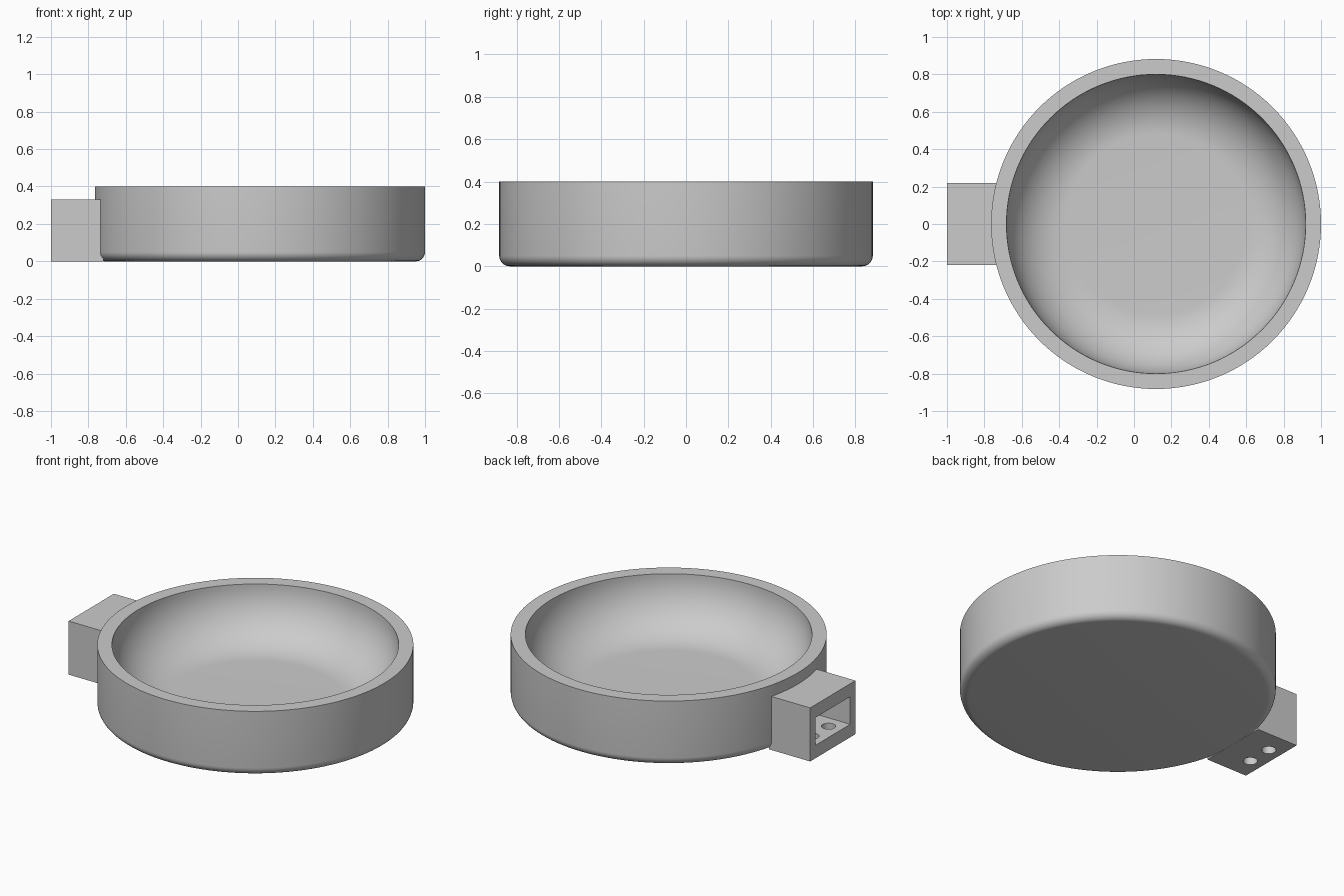
import bpy
import bmesh
from math import sin, cos, pi, radians
from mathutils import Matrix, Vector

if "Cube" in bpy.data.objects:
    bpy.data.objects.remove(bpy.data.objects["Cube"])

CENTRE_X = 0.118
HEIGHT = 0.4
OUTER, INNER = 0.882, 0.8
EDGE, BOWL = 0.05, 0.32      # outer bottom rounding and inner bowl rounding
SEGMENTS = 128

grey = bpy.data.materials.new("plain grey")
grey.use_nodes = True
colour = (0.6, 0.6, 0.6, 1)
grey.diffuse_color = colour
grey.node_tree.nodes["Principled BSDF"].inputs["Base Color"].default_value = colour


def make_object(name, bm):
    bmesh.ops.recalc_face_normals(bm, faces=bm.faces)
    mesh = bpy.data.meshes.new(name)
    bm.to_mesh(mesh)
    bm.free()
    mesh.materials.append(grey)
    obj = bpy.data.objects.new(name, mesh)
    bpy.context.collection.objects.link(obj)
    return obj


def activate(obj):
    bpy.ops.object.select_all(action="DESELECT")
    obj.select_set(True)
    bpy.context.view_layer.objects.active = obj


def arc(cx, cz, r, start, end, steps):
    angles = [radians(start + (end - start) * i / steps) for i in range(steps + 1)]
    return [(cx + r * cos(a), cz + r * sin(a)) for a in angles]


def box(name, low, high):
    low, high = Vector(low), Vector(high)
    bm = bmesh.new()
    bmesh.ops.create_cube(bm, size=1, matrix=Matrix.Translation((low + high) / 2)
                          @ Matrix.Diagonal((*(high - low), 1)))
    return make_object(name, bm)


def cut(target, cutter):
    cutter.hide_render = True
    mod = target.modifiers.new("cut", "BOOLEAN")
    mod.operation, mod.solver, mod.object = "DIFFERENCE", "EXACT", cutter
    activate(target)
    bpy.ops.object.modifier_apply(modifier=mod.name)
    bpy.data.objects.remove(cutter)


# Dish: one closed profile turned around its own axis
profile = ([(0, 0)] + arc(OUTER - EDGE, EDGE, EDGE, -90, 0, 8)
           + [(OUTER, HEIGHT), (INNER, HEIGHT)]
           + arc(INNER - BOWL, HEIGHT, BOWL, 0, -90, 20)[1:]
           + [(0, HEIGHT - BOWL)])
bm = bmesh.new()
verts = [bm.verts.new((r, 0, z)) for r, z in profile]
edges = [bm.edges.new(pair) for pair in zip(verts, verts[1:])]
bmesh.ops.spin(bm, geom=verts + edges, cent=(0, 0, 0), axis=(0, 0, 1),
               angle=2 * pi, steps=SEGMENTS)
bmesh.ops.remove_doubles(bm, verts=bm.verts, dist=0.0001)
dish = make_object("dish", bm)
dish.location.x = CENTRE_X

# Side socket: hollow block that runs into the dish wall
socket = box("side_socket", (-1, -0.22, 0), (-0.72, 0.22, 0.33))
cut(socket, box("socket_hollow", (-1.1, -0.17, 0.08), (-0.735, 0.17, 0.25)))

# Two screw holes through the socket floor
for y in (-0.08, 0.08):
    bm = bmesh.new()
    bmesh.ops.create_cone(bm, cap_ends=True, segments=32, radius1=0.04, radius2=0.04,
                          depth=0.3, matrix=Matrix.Translation((-0.915, y, 0)))
    cut(socket, make_object("screw_hole", bm))

for obj in (dish, socket):
    activate(obj)
    bpy.ops.object.shade_smooth_by_angle(angle=radians(30))
